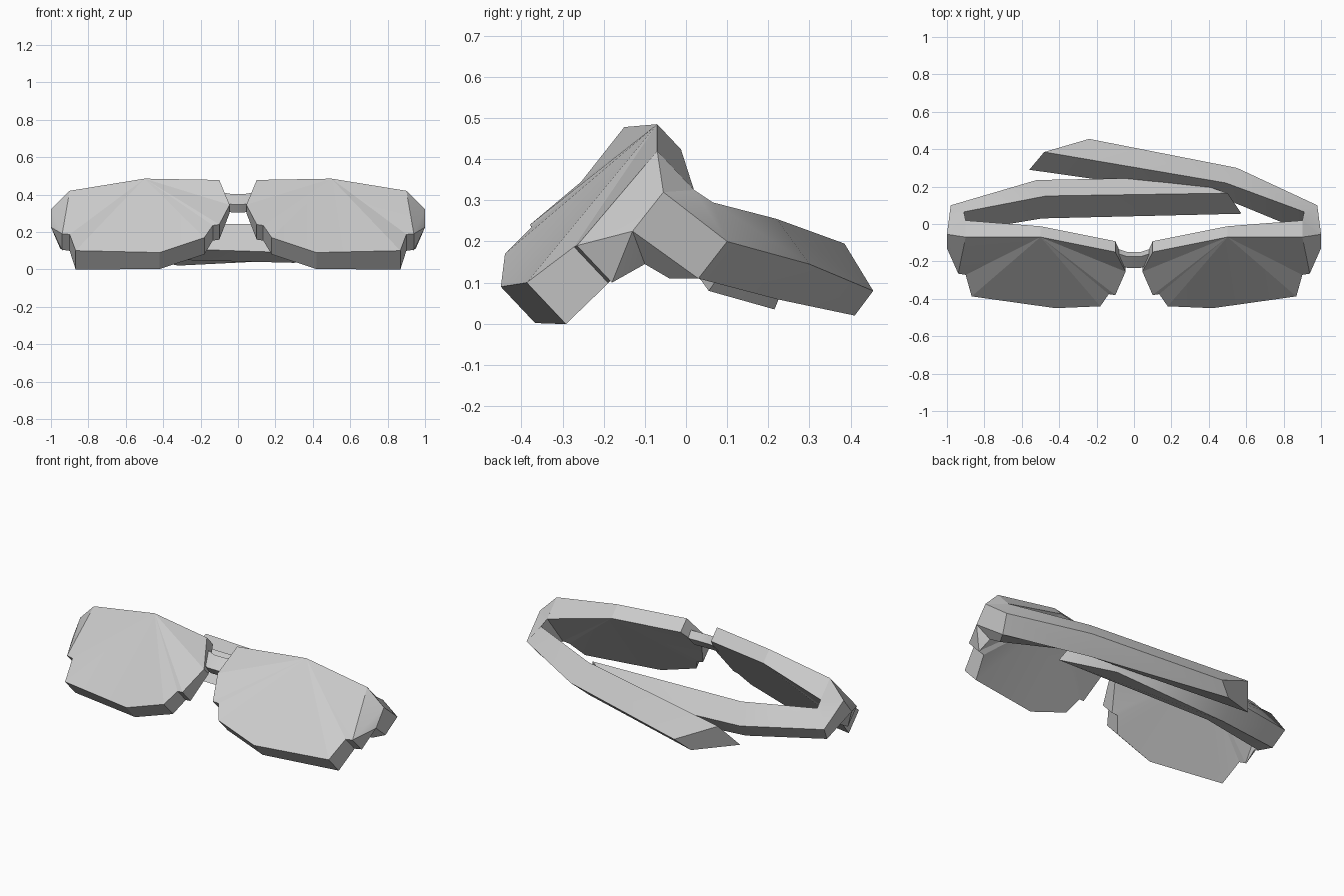
import bpy, bmesh, math
from mathutils import Vector

if "Cube" in bpy.data.objects:
    bpy.data.objects.remove(bpy.data.objects["Cube"], do_unlink=True)

GREY = (0.6, 0.6, 0.6, 1)
mat = bpy.data.materials.new("plain grey")
mat.use_nodes = True
mat.diffuse_color = GREY
mat.node_tree.nodes["Principled BSDF"].inputs["Base Color"].default_value = GREY


def finish(name, bm, angle):
    bmesh.ops.recalc_face_normals(bm, faces=bm.faces)
    me = bpy.data.meshes.new(name)
    bm.to_mesh(me)
    bm.free()
    me.materials.append(mat)
    ob = bpy.data.objects.new(name, me)
    bpy.context.collection.objects.link(ob)
    bpy.ops.object.select_all(action='DESELECT')
    ob.select_set(True)
    bpy.context.view_layer.objects.active = ob
    bpy.ops.object.shade_smooth_by_angle(angle=math.radians(angle))


def loft(name, sections):
    """Closed tube through four-cornered sections, capped at both ends."""
    bm = bmesh.new()
    rings = [[bm.verts.new(p) for p in s] for s in sections]
    for a, b in zip(rings, rings[1:]):
        for i in range(4):
            j = (i + 1) % 4
            bm.faces.new((a[i], a[j], b[j], b[i]))
    bm.faces.new(rings[0])
    bm.faces.new(rings[-1])
    finish(name, bm, 40)


def flip(p, side):
    return Vector((p[0] * side, p[1], p[2]))


# Lens outline from the brow round to the nose, with rim thickness factors
brow, temple, ear = (.5, -.07, .485), (.90, -.07, .42), (.94, -.265, .19)
outline = [(brow, .68), (temple, 1.05), (ear, .95), ((.90, -.272, .187), .98),
           ((.868, -.387, .10), 1.12), ((.42, -.45, .09), .98),
           ((.18, -.44, .17), 1), ((.135, -.375, .235), .9),
           ((.10, -.38, .24), .9), ((.045, -.255, .345), .5),
           ((.10, -.15, .478), .68)]
DEPTH = Vector((0, .085, -.09))

# Corner sections: inner top, outer top, outer bottom, inner bottom
hinge = [[(.90, .02, .325), (1, -.055, .32), (1, -.13, .225), (.93, -.10, .145)],
         [(.91, .065, .295), (.98, .10, .20), (.95, .03, .11), (.91, -.04, .11)]]
arm_ends = {
    1: [[(.49, .22, .255), (.55, .30, .145), (.48, .22, .06), (.46, .145, .135)],
        [(-.48, .385, .195), (-.24, .455, .08), (-.32, .41, .02), (-.56, .29, .07)]],
    -1: [[(-.47, .15, .25), (-.52, .235, .15), (-.50, .15, .055), (-.49, .03, .115)],
         [(.50, .165, .235), (.25, .25, .12), (.30, .215, .035), (.575, .055, .08)]]}

for side, label in ((1, "left"), (-1, "right")):
    # Thick lens panel with fanned front and back
    bm = bmesh.new()
    front = [bm.verts.new(flip(p, side)) for p, t in outline]
    back = [bm.verts.new(flip(p, side) + DEPTH * t) for p, t in outline]
    n = len(front)
    for i in range(n):
        j = (i + 1) % n
        bm.faces.new((front[i], front[j], back[j], back[i]))
    for ring in (front, back):
        for i in range(1, n - 1):
            bm.faces.new((ring[0], ring[i], ring[i + 1]))
    finish(label + "_lens", bm, 8)

    # Corner block joining the lens to the arm
    bm = bmesh.new()
    pts = [Vector(p) for p in (temple, ear)]
    pts += [p + DEPTH for p in pts] + [Vector(p) for p in hinge[0]]
    for p in pts:
        bm.verts.new(flip(p, side))
    bmesh.ops.convex_hull(bm, input=bm.verts)
    finish(label + "_hinge_block", bm, 20)

    # Folded arm
    start = [[flip(p, side) for p in s] for s in hinge]
    loft(label + "_arm", start + arm_ends[side])

# Nose bridge, dipping slightly in the middle
loft("nose_bridge", [[(x, y - .18, z + .40), (x, y - .24, z + .345),
                      (x, y - .21, z + .302), (x, y - .155, z + .36)]
                     for x, y, z in ((-.08, .02, .01), (-.035, .005, .003),
                                     (.035, .005, .003), (.08, .02, .01))])
